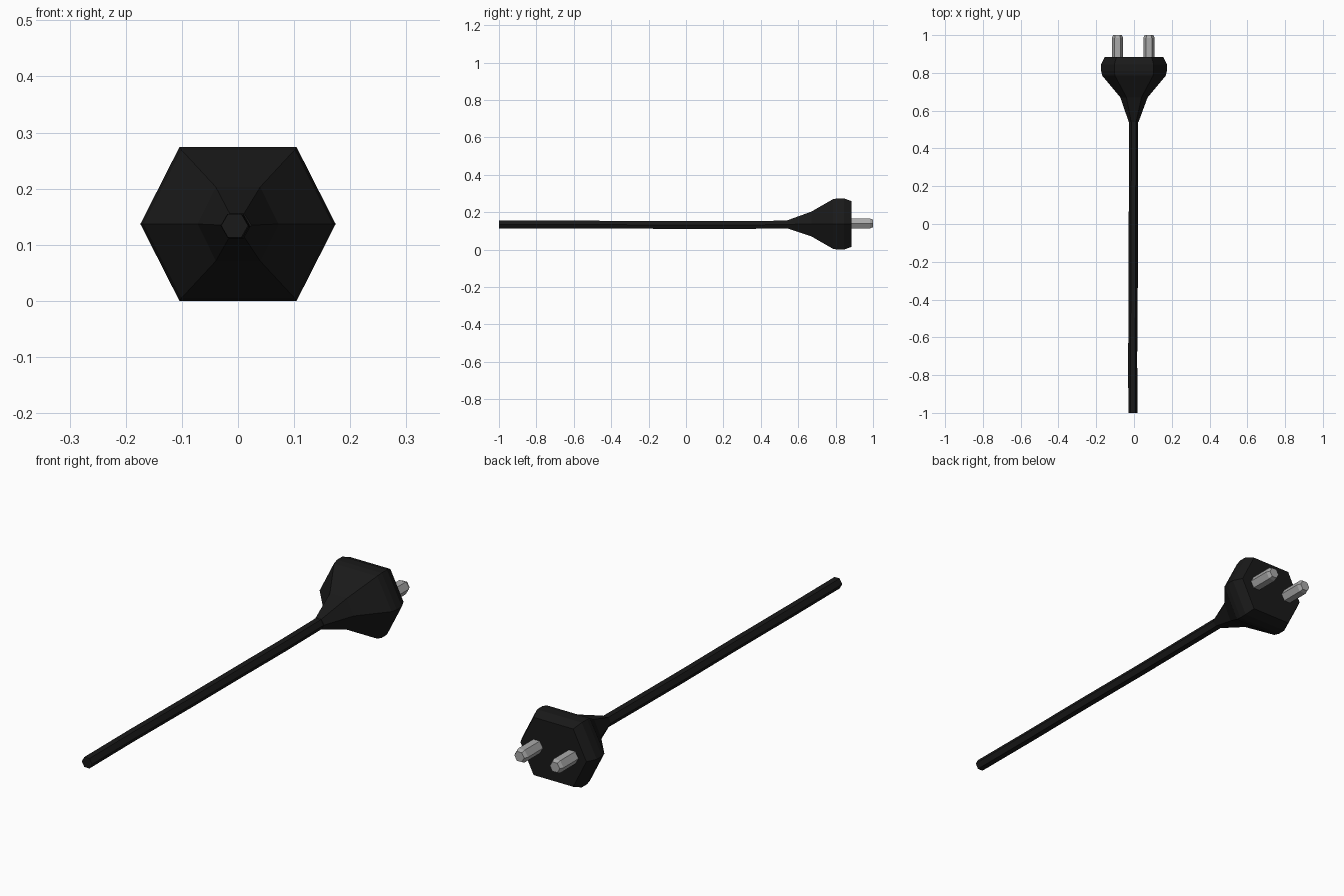
import bpy, bmesh

if "Cube" in bpy.data.objects:
    bpy.data.objects.remove(bpy.data.objects["Cube"])


def material(name, color):
    mat = bpy.data.materials.new(name)
    mat.diffuse_color = color
    mat.use_nodes = True
    mat.node_tree.nodes["Principled BSDF"].inputs["Base Color"].default_value = mat.diffuse_color
    return mat


def loft(name, rings, mat):
    """Skin hexagonal rings (x, y, z, half width, half height, flat ratio) along y."""
    bm = bmesh.new()
    loops = []
    for x, y, z, w, h, f in rings:
        section = [(1, 0), (f, 1), (-f, 1), (-1, 0), (-f, -1), (f, -1)]
        loops.append([bm.verts.new((x + w * a, y, z + h * b)) for a, b in section])
    for lo, hi in zip(loops, loops[1:]):
        for i in range(6):
            j = (i + 1) % 6
            bm.faces.new((lo[i], lo[j], hi[j], hi[i]))
    bm.faces.new(loops[0])
    bm.faces.new(loops[-1])
    bmesh.ops.recalc_face_normals(bm, faces=bm.faces)
    mesh = bpy.data.meshes.new(name)
    bm.to_mesh(mesh)
    bm.free()
    mesh.materials.append(mat)
    obj = bpy.data.objects.new(name, mesh)
    bpy.context.collection.objects.link(obj)
    return obj


black = material("black_rubber", (0.01, 0.01, 0.01, 1))
metal = material("pin_metal", (0.4, 0.4, 0.4, 1))

# Plug housing flaring from the cable to the flat face
loft("plug_body", [
    (-0.002, 0.54, 0.135, 0.026, 0.021, 0.5),
    (0, 0.67, 0.137, 0.072, 0.066, 0.55),
    (0, 0.785, 0.137, 0.168, 0.132, 0.6),
    (0, 0.81, 0.137, 0.174, 0.137, 0.6),
    (0, 0.845, 0.137, 0.174, 0.137, 0.6),
    (0, 0.885, 0.137, 0.154, 0.122, 0.6),
], black)

# Slightly wavering cable
path = [(-0.006, -1.0, 0.134), (-0.007, -0.7, 0.134), (-0.004, -0.32, 0.133),
        (-0.004, 0.04, 0.132), (-0.002, 0.3, 0.132), (-0.002, 0.545, 0.134)]
loft("cable", [(*p, 0.024, 0.021, 0.5) for p in path], black)

# Two contact pins with chamfered tips
for side, x in (("left", -0.087), ("right", 0.079)):
    loft(f"{side}_pin", [
        (x, 0.87, 0.14, 0.030, 0.026, 0.5),
        (x, 0.985, 0.14, 0.030, 0.026, 0.5),
        (x, 1.0, 0.14, 0.023, 0.020, 0.5),
    ], metal)
